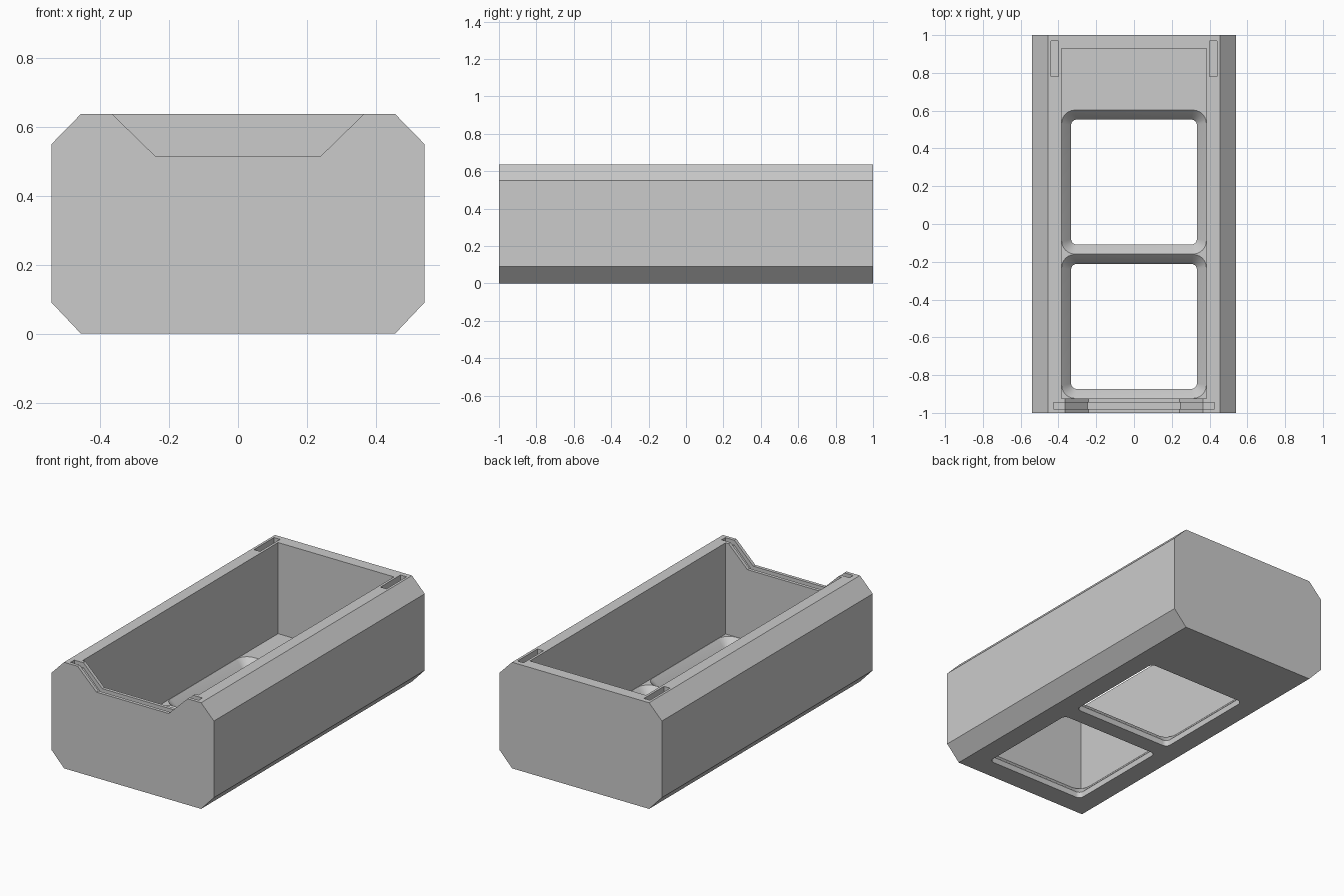
import bpy, bmesh, math

cube = bpy.data.objects.get("Cube")
if cube:
    bpy.data.objects.remove(cube, do_unlink=True)

grey = bpy.data.materials.new("plain grey")
grey.use_nodes = True
grey.diffuse_color = (0.6, 0.6, 0.6, 1)
grey.node_tree.nodes["Principled BSDF"].inputs["Base Color"].default_value = (0.6, 0.6, 0.6, 1)


def loft(name, rings):
    """Closed solid skinned through rings with equal point counts."""
    bm = bmesh.new()
    loops = [[bm.verts.new(p) for p in ring] for ring in rings]
    for a, b in zip(loops, loops[1:]):
        for i in range(len(a)):
            j = (i + 1) % len(a)
            bm.faces.new((a[i], a[j], b[j], b[i]))
    bm.faces.new(loops[0][::-1])
    bm.faces.new(loops[-1])
    bmesh.ops.recalc_face_normals(bm, faces=bm.faces)
    mesh = bpy.data.meshes.new(name)
    bm.to_mesh(mesh)
    bm.free()
    mesh.materials.append(grey)
    obj = bpy.data.objects.new(name, mesh)
    bpy.context.collection.objects.link(obj)
    return obj


def prism(name, half, y0, y1):
    """Extrude a mirrored (x, z) half outline along y."""
    outline = half + [(-x, z) for x, z in reversed(half)]
    return loft(name, [[(x, y, z) for x, z in outline] for y in (y0, y1)])


def box(name, x0, x1, y0, y1, z0, z1):
    corners = [(x0, y0), (x1, y0), (x1, y1), (x0, y1)]
    return loft(name, [[(x, y, z) for x, y in corners] for z in (z0, z1)])


def rounded(cy, hx, hy, r, z, steps=6):
    """Rounded rectangle ring at height z."""
    ring = []
    for k, (sx, sy) in enumerate([(1, 1), (-1, 1), (-1, -1), (1, -1)]):
        for i in range(steps + 1):
            a = (k + i / steps) * math.pi / 2
            ring.append((sx * (hx - r) + r * math.cos(a),
                         cy + sy * (hy - r) + r * math.sin(a), z))
    return ring


# Chamfered outer shell
body = prism("tray_body", [(0.455, 0), (0.54, 0.09), (0.54, 0.55), (0.455, 0.637)], -1, 1)

# Main cavity, front notch with its groove
cutters = [
    box("cavity_cutter", -0.385, 0.385, -0.925, 0.93, 0.09, 0.8),
    prism("notch_cutter", [(0.24, 0.515), (0.365, 0.637), (0.365, 0.8)], -1.1, -0.9),
    prism("groove_cutter", [(0.245, 0.485), (0.365, 0.607), (0.425, 0.607), (0.425, 0.8)],
          -0.98, -0.945),
]
# Rear slots in the rim
for s in (-1, 1):
    cutters.append(box("slot_cutter", s * 0.4, s * 0.44, 0.78, 0.97, 0.6, 0.8))
# Floor openings, flaring upward to the cavity walls
for cy in (0.222, -0.542):
    sections = [(-0.1, 0.05, 0.03), (0.035, 0.05, 0.03), (0.045, 0.043, 0.035),
                (0.09, 0.0, 0.07), (0.13, 0.0, 0.07)]
    cutters.append(loft("opening_cutter", [
        rounded(cy, 0.383 - inset, 0.381 - inset, r, z) for z, inset, r in sections]))

bpy.context.view_layer.objects.active = body
for cutter in cutters:
    mod = body.modifiers.new("cut", "BOOLEAN")
    mod.operation = "DIFFERENCE"
    mod.solver = "EXACT"
    mod.object = cutter
    bpy.ops.object.modifier_apply(modifier=mod.name)
    bpy.data.objects.remove(cutter, do_unlink=True)

# Keep the broad planes crisp, blend only the rounded corners
bpy.ops.object.select_all(action="DESELECT")
body.select_set(True)
bpy.ops.object.shade_smooth_by_angle(angle=math.radians(25))
